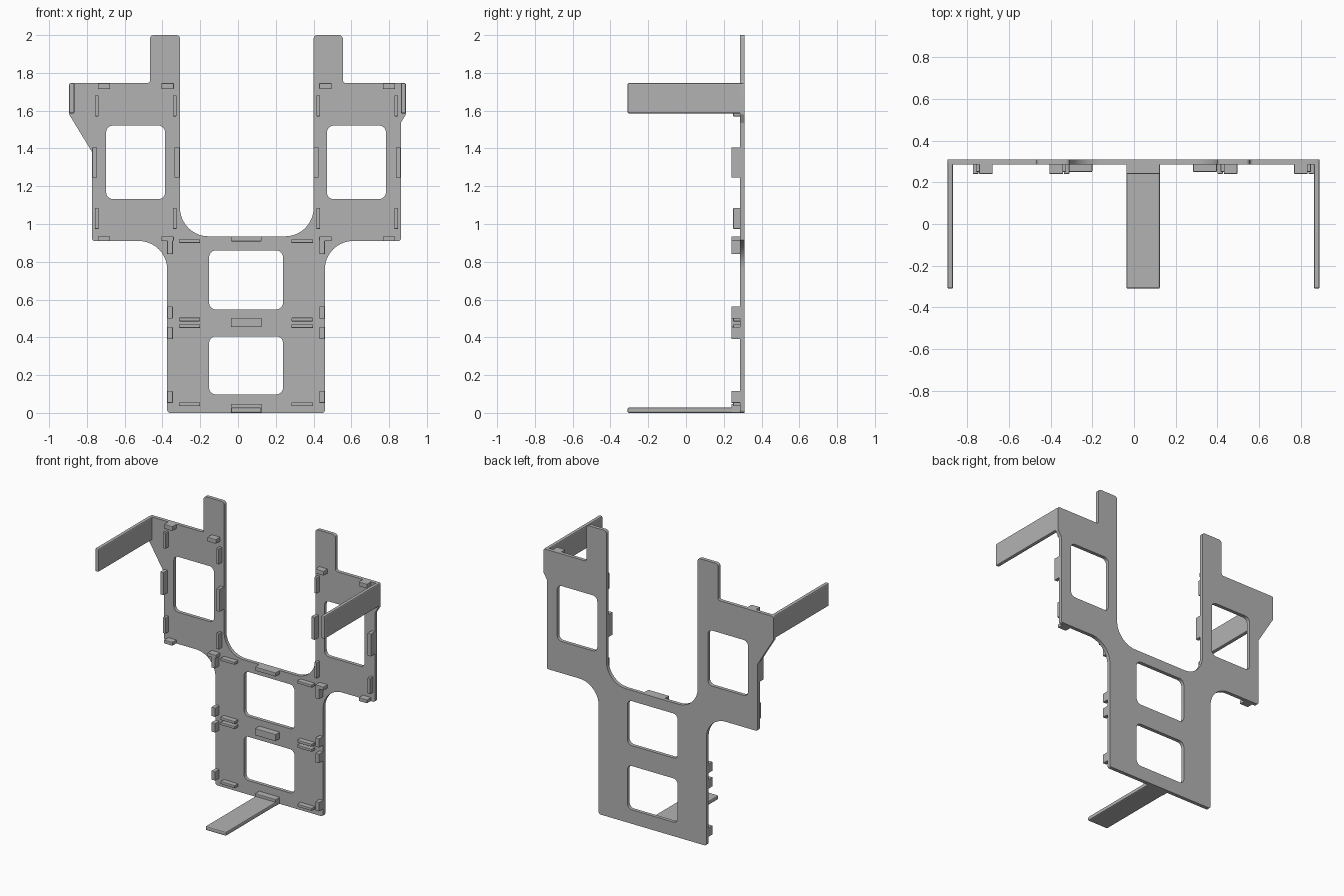
import bpy, bmesh, math
from mathutils import Vector

cube = bpy.data.objects.get("Cube")
if cube:
    bpy.data.objects.remove(cube)

grey = bpy.data.materials.new("plain grey")
grey.use_nodes = True
colour = (0.45, 0.45, 0.45, 1)
grey.diffuse_color = colour
grey.node_tree.nodes["Principled BSDF"].inputs["Base Color"].default_value = colour

BACK, FACE = 0.31, 0.285      # rear and front planes of the plate
TAB, RAIL = 0.24, 0.25        # front planes of the tabs and slot rails


def add_object(name, mesh):
    mesh.materials.append(grey)
    ob = bpy.data.objects.new(name, mesh)
    bpy.context.collection.objects.link(ob)
    return ob


def box(name, x, y, z, bevel=0.003):
    bm = bmesh.new()
    bmesh.ops.create_cube(bm, size=1)
    for v in bm.verts:
        v.co = [s[0] if c < 0 else s[1] for c, s in zip(v.co, (x, y, z))]
    mesh = bpy.data.meshes.new(name)
    bm.to_mesh(mesh)
    bm.free()
    ob = add_object(name, mesh)
    if bevel:
        mod = ob.modifiers.new("edge", 'BEVEL')
        mod.width, mod.segments = bevel, 2
    return ob


def rounded(corners):
    """Turn (x, z, radius) corners into a loop with rounded corners."""
    loop = []
    for i, (x, z, r) in enumerate(corners):
        p = Vector((x, z))
        a = (Vector(corners[i - 1][:2]) - p).normalized()
        b = (Vector(corners[(i + 1) % len(corners)][:2]) - p).normalized()
        half = a.angle(b) / 2
        cut = r / math.tan(half)
        centre = p + (a + b).normalized() * (r / math.sin(half))
        start, end = p + a * cut - centre, p + b * cut - centre
        steps = 12 if r > 0.1 else 5
        for k in range(steps + 1):
            d = start.lerp(end, k / steps).normalized() * r
            loop.append(centre + d)
    return loop


def window(x0, x1, z0, z1):
    return rounded([(x0, z0, .035), (x1, z0, .035), (x1, z1, .035), (x0, z1, .035)])


# Back plate: one outline with four windows
outline = rounded([
    (-.375, 0, .015), (.46, 0, .015), (.46, .91, .15), (.862, .91, .012),
    (.862, 1.535, .01), (.889, 1.58, .01), (.889, 1.746, .012), (.555, 1.746, .015),
    (.555, 2, .02), (.4, 2, .02), (.4, .935, .15), (-.307, .935, .15),
    (-.307, 2, .02), (-.466, 2, .02), (-.466, 1.746, .015), (-.894, 1.746, .012),
    (-.894, 1.58, .01), (-.772, 1.38, .01), (-.772, .91, .012), (-.375, .91, .15)])
loops = [outline, window(-.698, -.386, 1.132, 1.521), window(.471, .783, 1.132, 1.521),
         window(-.153, .238, .548, .86), window(-.153, .238, .098, .405)]
curve = bpy.data.curves.new("plate_outline", 'CURVE')
curve.dimensions = '2D'
curve.fill_mode = 'BOTH'
curve.extrude = (BACK - FACE) / 2
for loop in loops:
    spline = curve.splines.new('POLY')
    spline.points.add(len(loop) - 1)
    for point, co in zip(spline.points, loop):
        point.co = (co.x, co.y, 0, 1)
    spline.use_cyclic_u = True
helper = bpy.data.objects.new("plate_outline", curve)
bpy.context.collection.objects.link(helper)
bpy.context.view_layer.update()
plate_mesh = bpy.data.meshes.new_from_object(
    helper.evaluated_get(bpy.context.evaluated_depsgraph_get()))
bpy.data.objects.remove(helper)
plate_mesh.materials.clear()
plate = add_object("back_plate", plate_mesh)
plate.rotation_euler.x = math.pi / 2
plate.location.y = (BACK + FACE) / 2

# Three long arms reaching forward
reach = (-.31, .3)
box("right_arm", (-.894, -.866), reach, (1.585, 1.746), .008)
box("left_arm", (.862, .889), reach, (1.585, 1.746), .008)
box("bottom_arm", (-.037, .124), reach, (0, .028), .008)

tab_y, rail_y = (TAB, FACE + .01), (RAIL, FACE + .01)

# Wing tabs and rails; the wings have the same layout, shifted sideways
for side, x0, x1 in (("right", -.772, -.31), ("left", .4, .862)):
    for edge, x, inward in (("low_x", x0, 1), ("high_x", x1, -1)):
        def span(a, b):
            return sorted((x + inward * a, x + inward * b))
        name = f"{side}_wing_{edge}"
        box(name + "_side_tab", span(0, .026), tab_y, (1.246, 1.405))
        box(name + "_top_tab", span(.03, .095), tab_y, (1.715, 1.746))
        box(name + "_bottom_tab", span(.03, .095), tab_y, (.91, .935))
        for z in ((1.57, 1.68), (.974, 1.085)):
            box(name + "_rail", span(.015, .034), rail_y, z)

# Body edge tabs and horizontal slot rails
for side, edge_x, rail_x in (("right", (-.375, -.345), (-.312, -.2)),
                             ("left", (.431, .46), (.283, .397))):
    for z in ((.84, .935), (.5, .563), (.39, .455), (.053, .116)):
        box(side + "_body_tab", edge_x, tab_y, z)
    for z in (.9, .485, .45, .036):
        box(side + "_body_rail", rail_x, rail_y, (z, z + .019))

# Central tabs
for z in ((.908, .935), (.455, .503), (0, .047)):
    box("centre_tab", (-.037, .124), tab_y, z)
